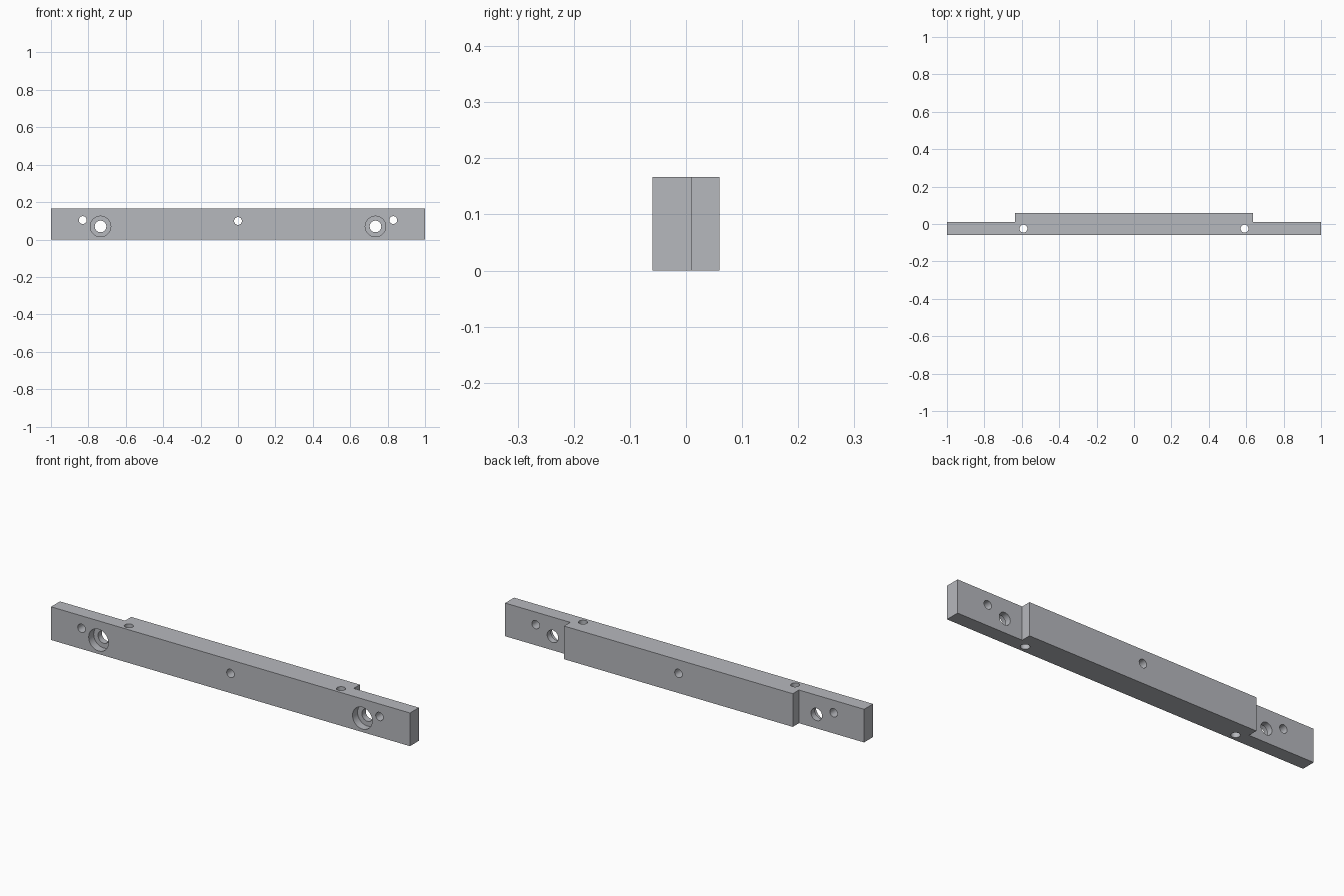
import bpy, bmesh, math
from mathutils import Matrix

if "Cube" in bpy.data.objects:
    bpy.data.objects.remove(bpy.data.objects["Cube"])

H = 0.167          # bar height
Y0, Y1, Y2 = -0.06, 0.011, 0.06   # front, end-tab back, raised back

grey = bpy.data.materials.new("steel_grey")
grey.diffuse_color = (0.47, 0.48, 0.51, 1)
grey.use_nodes = True
grey.node_tree.nodes["Principled BSDF"].inputs["Base Color"].default_value = grey.diffuse_color

# Bar: stepped plan outline extruded upwards
outline = [(-1, Y0), (1, Y0), (1, Y1), (0.637, Y1),
           (0.637, Y2), (-0.637, Y2), (-0.637, Y1), (-1, Y1)]
bm = bmesh.new()
base = bm.faces.new([bm.verts.new((x, y, 0)) for x, y in outline])
top = bmesh.ops.extrude_face_region(bm, geom=[base])["geom"]
bmesh.ops.translate(bm, vec=(0, 0, H),
                    verts=[v for v in top if isinstance(v, bmesh.types.BMVert)])
bmesh.ops.recalc_face_normals(bm, faces=bm.faces)
mesh = bpy.data.meshes.new("mounting_bar")
bm.to_mesh(mesh)
bm.free()
mesh.materials.append(grey)
bar = bpy.data.objects.new("mounting_bar", mesh)
bpy.context.collection.objects.link(bar)
bpy.context.view_layer.objects.active = bar
bar.select_set(True)


def drill(center, radius, depth, along_y):
    """Cut a round hole of the given depth, centred on center."""
    cb = bmesh.new()
    bmesh.ops.create_cone(cb, cap_ends=True, segments=32, radius1=radius,
                          radius2=radius, depth=depth)
    if along_y:
        cb.transform(Matrix.Rotation(math.pi / 2, 4, "X"))
    cb.transform(Matrix.Translation(center))
    cm = bpy.data.meshes.new("hole_cutter")
    cb.to_mesh(cm)
    cb.free()
    cm.materials.append(grey)
    cutter = bpy.data.objects.new("hole_cutter", cm)
    cutter.hide_render = True
    bpy.context.collection.objects.link(cutter)
    mod = bar.modifiers.new("hole", "BOOLEAN")
    mod.operation, mod.solver, mod.object = "DIFFERENCE", "EXACT", cutter
    bpy.ops.object.modifier_apply(modifier=mod.name)
    bpy.data.objects.remove(cutter)


# Centre hole, front to back
drill((0, 0, 0.099), 0.021, 0.4, True)
for s in (-1, 1):
    # Small outer hole
    drill((s * 0.83, 0, 0.104), 0.021, 0.4, True)
    # Counterbore from the front, then its through hole
    drill((s * 0.735, Y0, 0.07), 0.055, 0.08, True)
    drill((s * 0.735, 0, 0.07), 0.031, 0.4, True)
    # Vertical hole
    drill((s * 0.591, -0.0245, H / 2), 0.021, 0.4, False)

bpy.ops.object.shade_smooth_by_angle(angle=math.radians(30))
